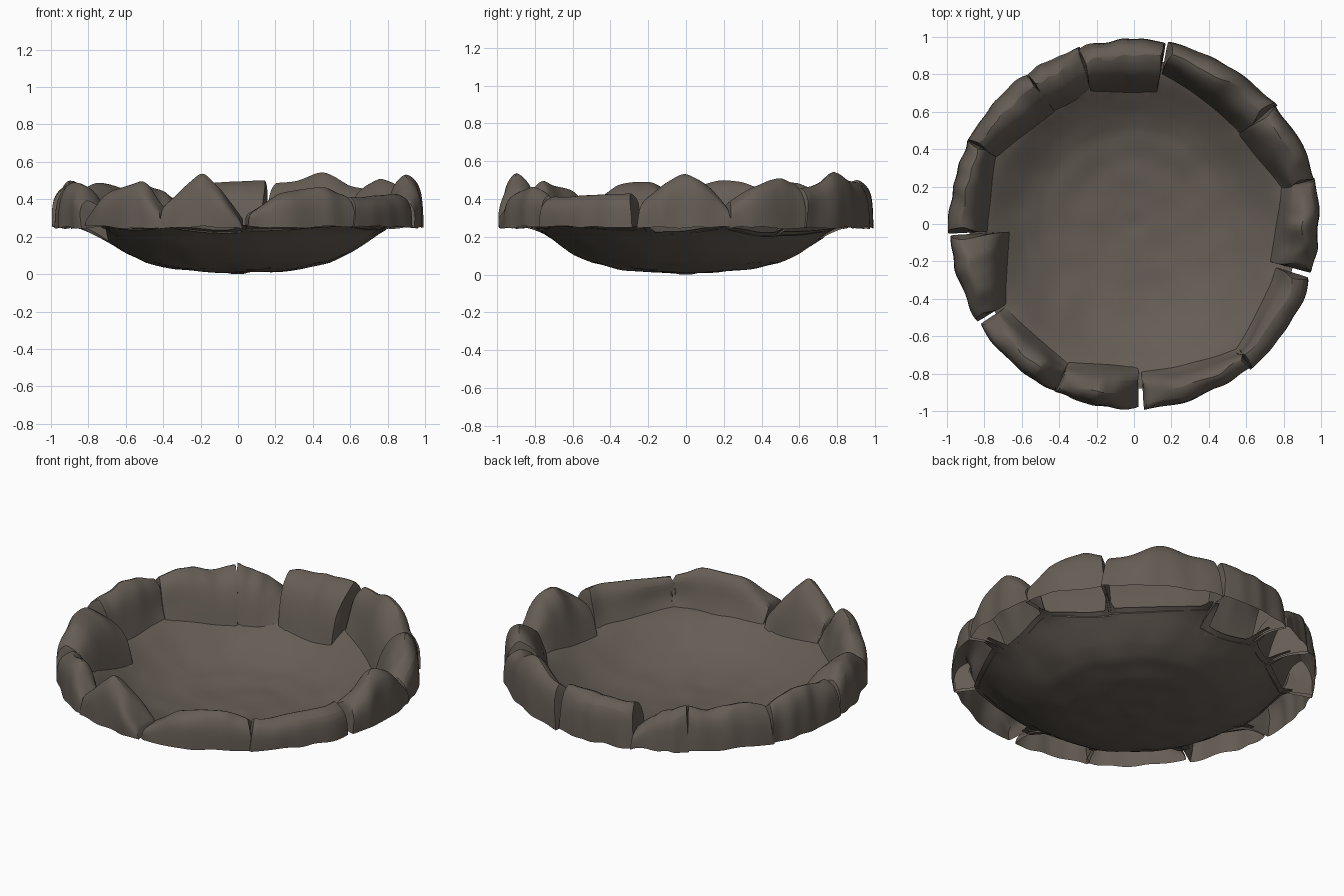
import bpy, bmesh, math, random
from mathutils import Vector, noise

if "Cube" in bpy.data.objects:
    bpy.data.objects.remove(bpy.data.objects["Cube"])

random.seed(4)

stone = bpy.data.materials.new("dark brown stone")
stone.diffuse_color = (0.13, 0.109, 0.09, 1)
stone.use_nodes = True
stone.node_tree.nodes["Principled BSDF"].inputs["Base Color"].default_value = stone.diffuse_color

# Rim stones: start angle, end angle, inner radius at each end, top heights along the arc
ROCKS = [
    (-15.5, 14.5, .77, .83, (.40, .47, .54, .48, .36)),
    (13.5, 40.5, .83, .75, (.38, .45, .49, .50, .47)),
    (39.5, 79.5, .76, .83, (.45, .48, .54, .50, .49)),
    (80, 108, .73, .76, (.50, .50, .49, .48, .48)),
    (107, 126, .78, .76, (.33, .39, .43, .45, .49)),
    (125, 154, .75, .83, (.48, .45, .48, .48, .44)),
    (153, 183, .84, .80, (.44, .48, .49, .47, .46)),
    (183.5, 212, .68, .82, (.42, .48, .48, .46, .38)),
    (213, 245.5, .83, .84, (.32, .44, .47, .50, .35)),
    (244.5, 271.5, .83, .78, (.37, .46, .54, .46, .30)),
    (273, 310, .80, .88, (.32, .42, .44, .46, .41)),
    (308.5, 343, .88, .81, (.40, .40, .41, .42, .42)),
]

# Bowl cross-section: radius, height
PROFILE = [(0, .012), (.2, .018), (.35, .032), (.5, .066), (.6, .112),
           (.68, .165), (.76, .222), (.82, .252), (.90, .268)]


def lerp_list(values, t):
    x = min(max(t, 0), 1) * (len(values) - 1)
    i = min(int(x), len(values) - 2)
    return values[i] + (values[i + 1] - values[i]) * (x - i)


def bowl_z(r):
    for (r0, z0), (r1, z1) in zip(PROFILE, PROFILE[1:]):
        if r <= r1:
            return z0 + (z1 - z0) * (r - r0) / (r1 - r0)
    return PROFILE[-1][1]


def inner_radius(ri0, ri1, t):
    return ri0 + (ri1 - ri0) * t - .025 * math.sin(math.pi * t)


def bowl_edge(deg):
    # the bowl stops just behind the stones' inner foot, wider at the gaps
    for a0, a1, ri0, ri1, tops in ROCKS:
        d = (deg - a0) % 360
        if 2 < d < a1 - a0 - 2:
            return inner_radius(ri0, ri1, d / (a1 - a0)) + .01
    return .88


def finish(name, bm, levels, angle):
    me = bpy.data.meshes.new(name)
    bm.to_mesh(me)
    bm.free()
    ob = bpy.data.objects.new(name, me)
    bpy.context.collection.objects.link(ob)
    me.materials.append(stone)
    if levels:
        sub = ob.modifiers.new("soften", 'SUBSURF')
        sub.levels = sub.render_levels = levels
    bpy.ops.object.select_all(action='DESELECT')
    ob.select_set(True)
    bpy.context.view_layer.objects.active = ob
    bpy.ops.object.shade_smooth_by_angle(angle=math.radians(angle))


# Shallow bowl: one thin, slightly lumpy sheet
bm = bmesh.new()
N, RINGS = 180, 26
centre = bm.verts.new((0, 0, 0.006))
rings = []
for k in range(1, RINGS + 1):
    ring = []
    for i in range(N):
        a = 2 * math.pi * i / N
        # inner rings stay round, outer rings spread to the wavy edge
        f = k / RINGS
        r = f * (.8 + (bowl_edge(360 * i / N) - .8) * max(0, (f - .7) / .3))
        x, y = r * math.cos(a), r * math.sin(a)
        lump = noise.noise(Vector((x * 6, y * 6, 0))) * .009 * min(1, f * 5)
        ring.append(bm.verts.new((x, y, max(0, bowl_z(r) - .006 * (1 - f) + lump))))
    rings.append(ring)
for i in range(N):
    j = (i + 1) % N
    bm.faces.new((centre, rings[0][i], rings[0][j]))
    for a, b in zip(rings, rings[1:]):
        bm.faces.new((a[i], b[i], b[j], a[j]))
low = min(v.co.z for v in bm.verts)
for v in rings[0] + [centre]:
    v.co.z -= low
finish("bowl", bm, 0, 60)


def place(r, a, z):
    return Vector((r * math.cos(a), r * math.sin(a), z))


def rock(index, a0, a1, ri0, ri1, tops):
    bm = bmesh.new()
    crease = bm.edges.layers.float.new("crease_edge")
    steps = 8
    cols = []
    for s in range(steps + 1):
        t = s / steps
        ro = .988 + random.uniform(-.012, .012)
        ri = inner_radius(ri0, ri1, t)
        h = lerp_list(tops, t) + .012
        rise = h - .25
        ridge = ro - .075 + random.uniform(-.02, .015)
        section = [(ro, .25 + random.uniform(-.01, .01)),
                   (ro - .003, .25 + rise * .5),
                   (ro - .022, .25 + rise * .85),
                   (ridge, h),
                   (ridge * .45 + ri * .55, .25 + rise * .82),
                   (ri + .02, .25 + rise * .38),
                   (ri - .015, bowl_z(ri - .015) - .004)]
        col = []
        for k, (r, z) in enumerate(section):
            # ends lean inward with height so neighbours part at the top
            lean = (.5 - t) * .035 * k if 0 < k < 4 else 0
            a = math.radians(a0 + (a1 - a0) * min(max(t + lean, 0), 1))
            p = place(r, a, z)
            if 0 < k < 6:
                p += noise.noise_vector(p * 6 + Vector((index, 0, 0))) * .016
            col.append(bm.verts.new(p))
        cols.append(col)
    for a, b in zip(cols, cols[1:]):
        for k in range(len(a) - 1):
            bm.faces.new((a[k], b[k], b[k + 1], a[k + 1]))
        bm.edges.get((a[3], b[3]))[crease] = .35
    # end caps, their lower edge following the bowl
    for col, ang, flip in ((cols[0], a0, 1), (cols[-1], a1, -1)):
        m = bm.verts.new(place(.85, math.radians(ang), .258))
        for k in (0, 2, 4):
            bm.faces.new([m, col[k], col[k + 1], col[k + 2]][::flip])
        for p, q in zip(col, col[1:]):
            bm.edges.get((p, q))[crease] = .6
    finish("rim_stone_%02d" % index, bm, 2, 50)


for n, (a0, a1, ri0, ri1, tops) in enumerate(ROCKS, 1):
    rock(n, a0, a1, ri0, ri1, tops)
